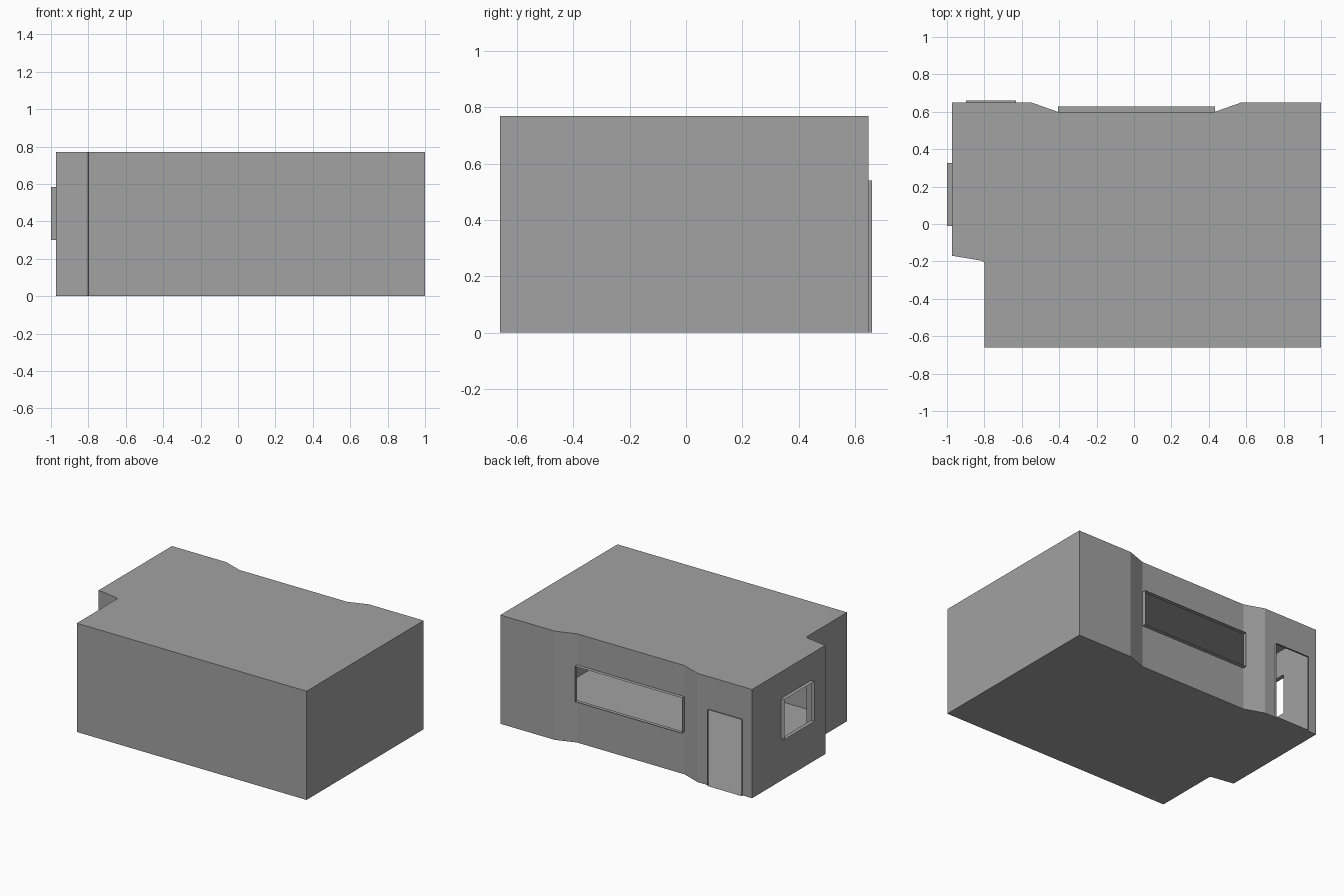
import bpy, bmesh
from mathutils import Vector

if "Cube" in bpy.data.objects:
    bpy.data.objects.remove(bpy.data.objects["Cube"])

H = 0.77
grey = bpy.data.materials.new("plain grey")
grey.diffuse_color = (0.36, 0.36, 0.36, 1)
grey.use_nodes = True
grey.node_tree.nodes["Principled BSDF"].inputs["Base Color"].default_value = grey.diffuse_color


def make(name, faces):
    """One object from a list of polygons."""
    bm = bmesh.new()
    for f in faces:
        bm.faces.new([bm.verts.new(p) for p in f])
    bmesh.ops.remove_doubles(bm, verts=bm.verts, dist=1e-5)
    me = bpy.data.meshes.new(name)
    bm.to_mesh(me)
    bm.free()
    me.materials.append(grey)
    ob = bpy.data.objects.new(name, me)
    bpy.context.collection.objects.link(ob)
    return ob


# Room outline, counter-clockwise from the front left corner
outline = [(-0.80, -0.661), (1.0, -0.661), (1.0, 0.649), (0.572, 0.649),
           (0.433, 0.60), (-0.408, 0.60), (-0.547, 0.649), (-0.972, 0.649),
           (-0.972, -0.17), (-0.815, -0.196), (-0.803, -0.203), (-0.80, -0.215)]

# Openings: wall index -> name, start and end along wall, z range, reveal depth
openings = {
    4: ("wide_window_reveal", 0.001, 0.840, 0.30, 0.55, 0.027),
    6: ("door_reveal", 0.084, 0.351, 0.0, 0.54, 0.012),
    7: ("side_window_reveal", 0.322, 0.659, 0.30, 0.583, 0.028),
}

# Walls: thin sheets, panelled around each opening
walls = []
for i, a in enumerate(outline):
    a = Vector(a)
    b = Vector(outline[(i + 1) % len(outline)])
    d = (b - a).normalized()
    out = Vector((d.y, -d.x))

    def at(u, z, off=0.0):
        p = a + d * u + out * off
        return (p.x, p.y, z)

    us, zs = [0, (b - a).length], [0, H]
    hole = openings.get(i)
    if hole:
        name, u0, u1, z0, z1, depth = hole
        us[1:1] = [u0, u1]
        zs[1:1] = [z0, z1]
        # Reveal sheets standing out from the wall around the opening
        ring = [(u0, z0), (u1, z0), (u1, z1), (u0, z1)]
        make(name, [[at(*p), at(*p, depth), at(*q, depth), at(*q)]
                    for p, q in zip(ring, ring[1:] + ring[:1])])
    for m in range(len(us) - 1):
        for n in range(len(zs) - 1):
            if hole and m == 1 and n == 1:
                continue
            if us[m + 1] - us[m] < 1e-4 or zs[n + 1] - zs[n] < 1e-4:
                continue
            walls.append([at(us[m], zs[n]), at(us[m + 1], zs[n]),
                          at(us[m + 1], zs[n + 1]), at(us[m], zs[n + 1])])
make("walls", walls)

# Floor and ceiling sheets
make("floor", [[(x, y, 0) for x, y in reversed(outline)]])
make("ceiling", [[(x, y, H) for x, y in outline]])
